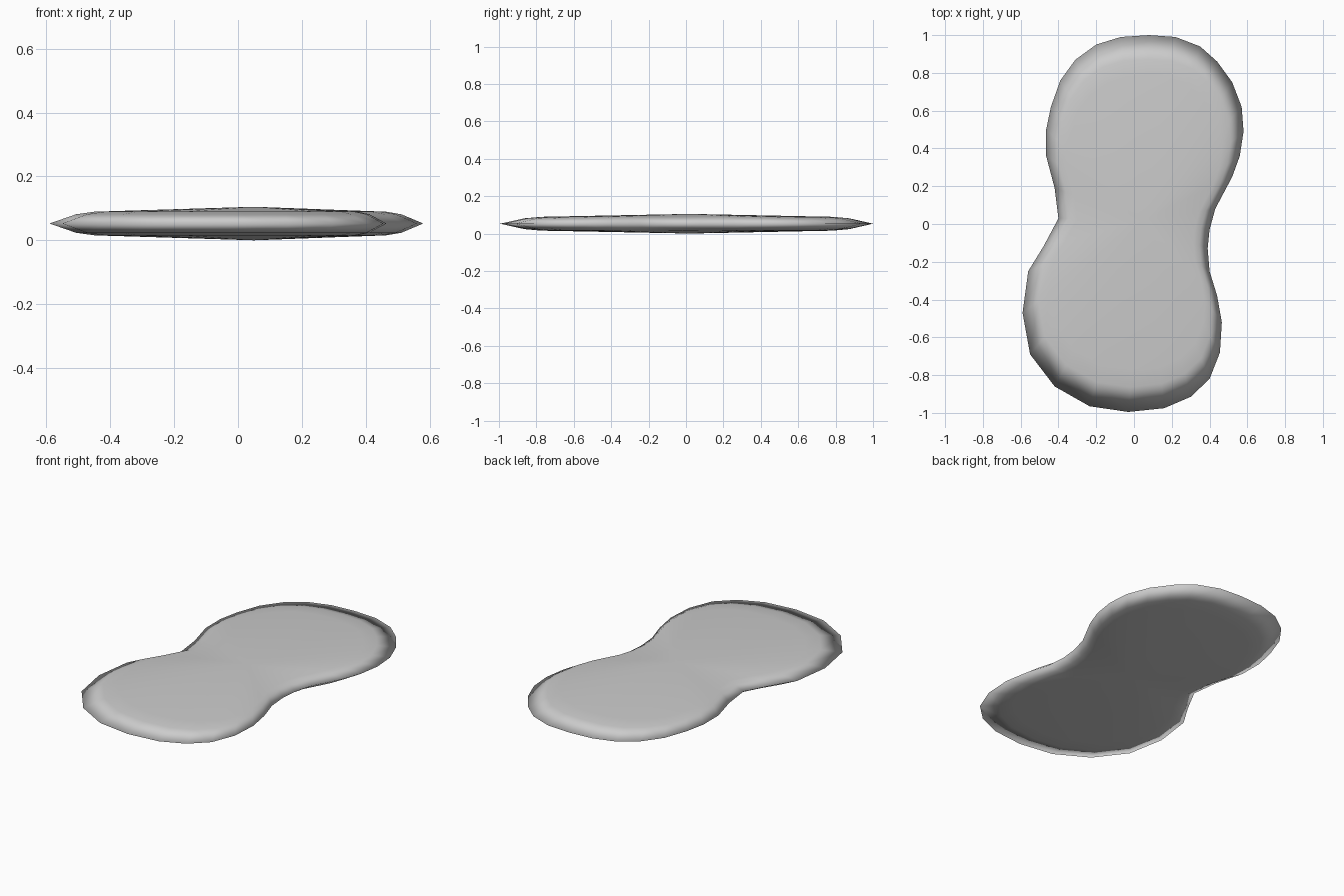
import bpy, bmesh

if "Cube" in bpy.data.objects:
    bpy.data.objects.remove(bpy.data.objects["Cube"])

# Outline of the slab seen from above, clockwise from the top
outline = [
    (0.08, 1.0), (0.22, 0.99), (0.35, 0.94), (0.44, 0.86), (0.52, 0.75),
    (0.57, 0.62), (0.58, 0.49), (0.56, 0.36), (0.52, 0.25), (0.43, 0.08),
    (0.40, -0.03), (0.39, -0.13), (0.40, -0.25), (0.44, -0.38), (0.465, -0.52),
    (0.455, -0.68), (0.40, -0.82), (0.30, -0.915), (0.16, -0.975), (-0.03, -0.995),
    (-0.235, -0.965), (-0.42, -0.86), (-0.55, -0.69), (-0.59, -0.47), (-0.56, -0.25),
    (-0.48, -0.12), (-0.40, 0.03), (-0.42, 0.19), (-0.465, 0.36), (-0.465, 0.50),
    (-0.44, 0.62), (-0.39, 0.76), (-0.31, 0.87), (-0.20, 0.95), (-0.07, 0.99),
]
HUB = (0.05, 0.02)
MID = 0.0525
# Rim profile: scale about the hub, height from the middle plane
profile = [(0.87, 0.029), (0.78, 0.037)]

bm = bmesh.new()


def ring(scale, z):
    return [bm.verts.new((HUB[0] + (x - HUB[0]) * scale,
                          HUB[1] + (y - HUB[1]) * scale, z)) for x, y in outline]


# Knife-edge rim shared by both faces, then stepped rings to a central peak
rim = ring(1.0, MID)
n = len(rim)
for side in (1, -1):
    prev = rim
    for scale, h in profile:
        cur = ring(scale, MID + side * h)
        for i in range(n):
            j = (i + 1) % n
            bm.faces.new((prev[i], prev[j], cur[j], cur[i]))
        prev = cur
    peak = bm.verts.new((HUB[0], HUB[1], MID + side * 0.0525))
    for i in range(n):
        bm.faces.new((prev[i], prev[(i + 1) % n], peak))

bmesh.ops.recalc_face_normals(bm, faces=bm.faces)
for f in bm.faces:
    f.smooth = True

mesh = bpy.data.meshes.new("flat_slab")
bm.to_mesh(mesh)
bm.free()
bpy.context.collection.objects.link(bpy.data.objects.new("flat_slab", mesh))
